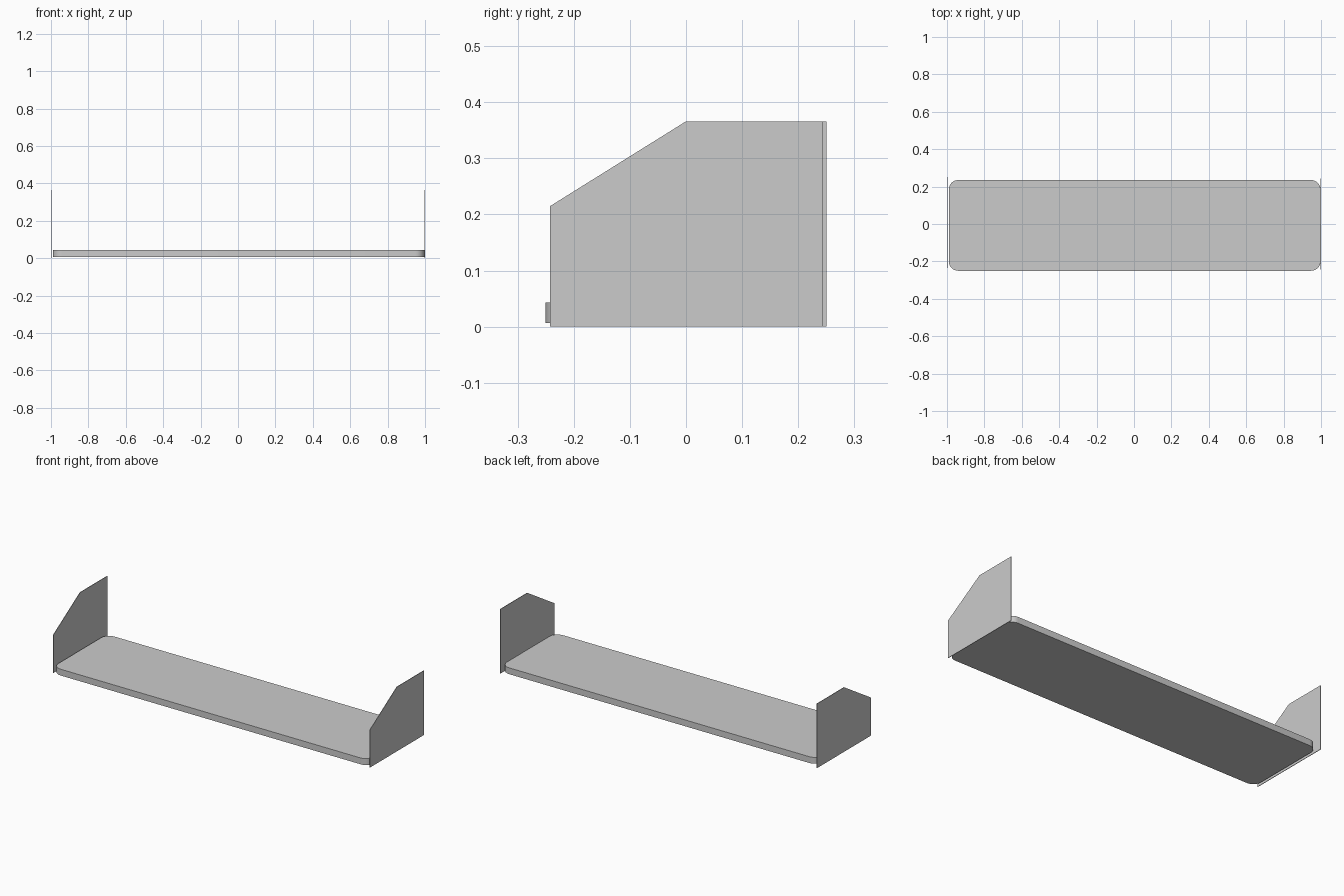
import bpy, bmesh
from math import sin, cos, pi
from mathutils import Vector

if "Cube" in bpy.data.objects:
    bpy.data.objects.remove(bpy.data.objects["Cube"])


def prism(name, points, offset):
    """Extrude a closed planar outline along an offset vector."""
    bm = bmesh.new()
    face = bm.faces.new([bm.verts.new(p) for p in points])
    ext = bmesh.ops.extrude_face_region(bm, geom=[face])
    moved = [v for v in ext["geom"] if isinstance(v, bmesh.types.BMVert)]
    bmesh.ops.translate(bm, verts=moved, vec=Vector(offset))
    bmesh.ops.recalc_face_normals(bm, faces=bm.faces)
    mesh = bpy.data.meshes.new(name)
    bm.to_mesh(mesh)
    bm.free()
    obj = bpy.data.objects.new(name, mesh)
    bpy.context.collection.objects.link(obj)
    return obj


def rounded_rect(x0, x1, y0, y1, r, z, steps=8):
    corners = [(x1 - r, y1 - r), (x0 + r, y1 - r), (x0 + r, y0 + r), (x1 - r, y0 + r)]
    return [(cx + r * cos((q + i / steps) * pi / 2),
             cy + r * sin((q + i / steps) * pi / 2), z)
            for q, (cx, cy) in enumerate(corners) for i in range(steps + 1)]


# Shelf board with rounded corners
board = prism("shelf_board", rounded_rect(-0.99, 0.997, -0.25, 0.235, 0.05, 0.007), (0, 0, 0.036))
bpy.context.view_layer.objects.active = board
board.select_set(True)
bpy.ops.object.shade_smooth_by_angle()

# Thin end panels with a sloped front; the left one sits slightly further back
profile = [(-0.242, 0), (0.243, 0), (0.243, 0.366), (0, 0.366), (-0.242, 0.215)]
for name, x, dy in (("left_panel", -1.0, 0.007), ("right_panel", 0.997, 0)):
    prism(name, [(x, y + dy, z) for y, z in profile], (0.003, 0, 0))
